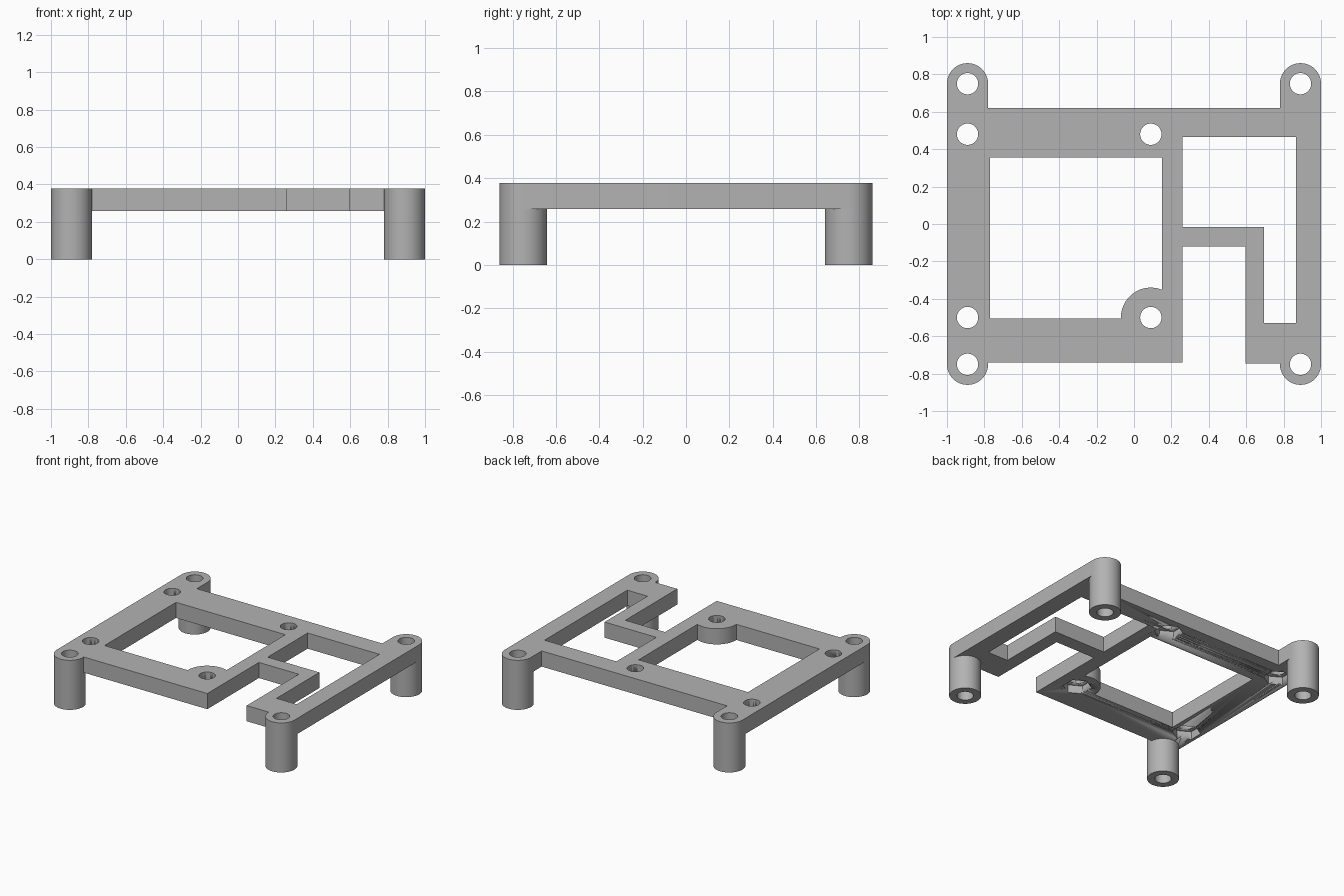
import bpy, bmesh
from math import cos, sin, pi, radians, asin, acos

if "Cube" in bpy.data.objects:
    bpy.data.objects.remove(bpy.data.objects["Cube"])

TOP, UNDER, POCKET = 0.377, 0.258, 0.06   # plate top, plate underside, nut pocket depth
POST_X, POST_Y, POST_R, HOLE_R = 0.89, 0.75, 0.11, 0.057
posts = [(sx * POST_X, sy * POST_Y) for sx in (-1, 1) for sy in (-1, 1)]
bolts = [(x, y) for x in (-POST_X, 0.09) for y in (-0.5, 0.48)]

grey = bpy.data.materials.new("plain grey")
grey.use_nodes = True
grey.diffuse_color = (0.45, 0.45, 0.45, 1)
grey.node_tree.nodes["Principled BSDF"].inputs["Base Color"].default_value = grey.diffuse_color


def arc(x, y, r, start, end, n=24):
    steps = [start + (end - start) * i / n for i in range(n + 1)]
    return [(x + r * cos(a), y + r * sin(a)) for a in steps]


def circle(x, y, r, n=48):
    return arc(x, y, r, 0, 2 * pi, n)[:-1]


def slab(name, loops, z0, z1):
    """Extrude a flat outline with holes into a solid between two heights."""
    curve = bpy.data.curves.new(name, 'CURVE')
    curve.dimensions = '2D'
    curve.fill_mode = 'BOTH'
    curve.extrude = (z1 - z0) / 2
    for loop in loops:
        spline = curve.splines.new('POLY')
        spline.points.add(len(loop) - 1)
        for p, (x, y) in zip(spline.points, loop):
            p.co = (x, y, 0, 1)
        spline.use_cyclic_u = True
    ob = bpy.data.objects.new(name, curve)
    bpy.context.collection.objects.link(ob)
    bpy.ops.object.select_all(action='DESELECT')
    ob.select_set(True)
    bpy.context.view_layer.objects.active = ob
    bpy.ops.object.convert(target='MESH')
    ob = bpy.context.object
    bm = bmesh.new()
    bm.from_mesh(ob.data)
    bmesh.ops.remove_doubles(bm, verts=bm.verts, dist=1e-5)
    bmesh.ops.translate(bm, verts=bm.verts, vec=(0, 0, (z0 + z1) / 2))
    bmesh.ops.recalc_face_normals(bm, faces=bm.faces)
    bm.to_mesh(ob.data)
    bm.free()
    ob.data.materials.clear()
    ob.data.materials.append(grey)
    bpy.ops.object.shade_smooth_by_angle(angle=radians(30))
    return ob


# Plate outline, anticlockwise from the front left corner, with rounded post ends
outline = (arc(-POST_X, -POST_Y, POST_R, pi, 2 * pi)
           + [(-0.78, -0.74), (0.26, -0.74), (0.26, -0.12), (0.595, -0.12),
              (0.595, -0.745), (0.78, -0.745)]
           + arc(POST_X, -POST_Y, POST_R, pi, 2 * pi)
           + arc(POST_X, POST_Y, POST_R, 0, pi)
           + [(0.78, 0.62), (-0.78, 0.62)]
           + arc(-POST_X, POST_Y, POST_R, 0, pi))

# Large window, with a round boss biting into one corner
bx, by, br = 0.09, -0.5, 0.16
window = ([(-0.77, 0.355), (-0.77, -0.505)]
          + arc(bx, by, br, pi + asin(0.005 / br), acos(0.06 / br))
          + [(0.15, 0.355)])

# L-shaped window beside the hooked arm
side_window = [(0.26, 0.465), (0.26, -0.015), (0.695, -0.015),
               (0.695, -0.53), (0.865, -0.53), (0.865, 0.465)]

holes = [circle(x, y, HOLE_R) for x, y in posts + bolts]
plate = slab("mounting_plate", [outline, window, side_window] + holes, UNDER, TOP)

# Hexagonal nut pockets in the underside
for i, (x, y) in enumerate(bolts):
    hexagon = arc(x, y, 0.1, pi / 6, pi / 6 + 2 * pi, 6)[:-1]
    cutter = slab(f"nut_pocket_cutter_{i + 1}", [hexagon], UNDER - 0.05, UNDER + POCKET)
    cutter.hide_render = True
    cutter.hide_set(True)
    cut = plate.modifiers.new(f"nut_pocket_{i + 1}", 'BOOLEAN')
    cut.operation = 'DIFFERENCE'
    cut.solver = 'EXACT'
    cut.object = cutter

# Hollow standoff legs
names = ["front_right_leg", "back_right_leg", "front_left_leg", "back_left_leg"]
for name, (x, y) in zip(names, posts):
    slab(name, [circle(x, y, POST_R), circle(x, y, HOLE_R)], 0, UNDER)
